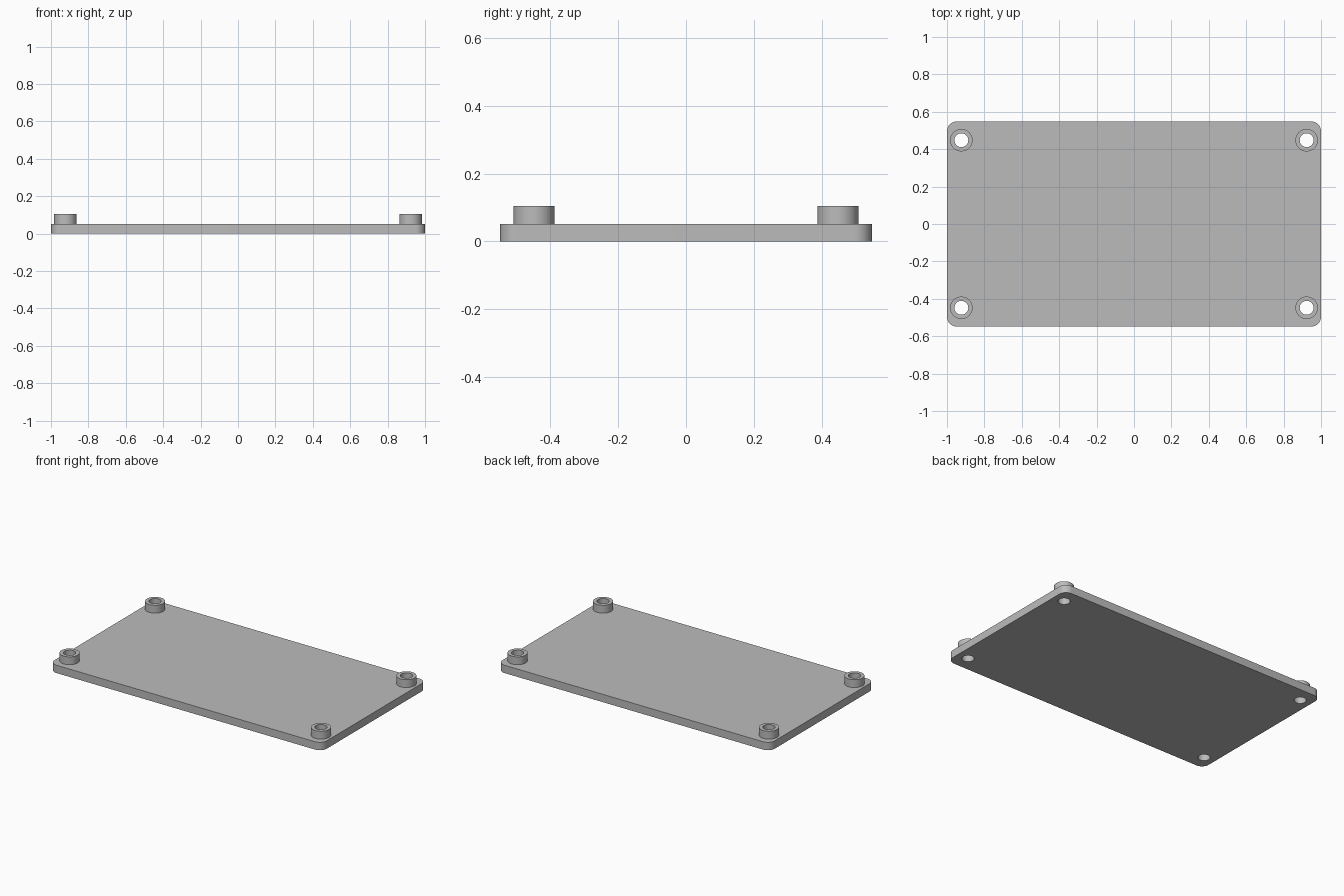
import bpy, bmesh
from math import cos, sin, pi, radians

HALF_X, HALF_Y, CORNER = 1.0, 0.548, 0.052
PLATE_TOP, BOSS_TOP = 0.052, 0.104
BOSS_X, BOSS_Y = 0.923, 0.448
BOSS_R, HOLE_R = 0.06, 0.037

cube = bpy.data.objects.get("Cube")
if cube:
    bpy.data.objects.remove(cube, do_unlink=True)

grey = bpy.data.materials.new("plain grey")
grey.use_nodes = True
grey.diffuse_color = (0.5, 0.5, 0.5, 1)
grey.node_tree.nodes["Principled BSDF"].inputs["Base Color"].default_value = (0.5, 0.5, 0.5, 1)


def arc(cx, cy, r, start, sweep, n):
    return [(cx + r * cos(start + sweep * i / n), cy + r * sin(start + sweep * i / n))
            for i in range(n + 1)]


def circle(cx, cy, r):
    return arc(cx, cy, r, 0, 2 * pi, 48)[:-1]


def extrude_outlines(name, outlines, z0, z1):
    """Extrude a filled outline; outlines inside the first become holes."""
    curve = bpy.data.curves.new(name + "_profile", "CURVE")
    curve.dimensions = "2D"
    curve.fill_mode = "BOTH"
    curve.extrude = (z1 - z0) / 2
    for pts in outlines:
        spline = curve.splines.new("POLY")
        spline.points.add(len(pts) - 1)
        for p, (x, y) in zip(spline.points, pts):
            p.co = (x, y, 0, 1)
        spline.use_cyclic_u = True
    helper = bpy.data.objects.new(name + "_profile", curve)
    bpy.context.collection.objects.link(helper)
    mesh = bpy.data.meshes.new_from_object(
        helper.evaluated_get(bpy.context.evaluated_depsgraph_get()))
    bpy.data.objects.remove(helper, do_unlink=True)

    # Weld caps to walls and seat the part at its height
    bm = bmesh.new()
    bm.from_mesh(mesh)
    bmesh.ops.remove_doubles(bm, verts=bm.verts, dist=1e-5)
    bmesh.ops.translate(bm, verts=bm.verts, vec=(0, 0, (z0 + z1) / 2))
    bmesh.ops.recalc_face_normals(bm, faces=bm.faces)
    bm.to_mesh(mesh)
    bm.free()
    mesh.name = name
    mesh.materials.clear()
    mesh.materials.append(grey)
    obj = bpy.data.objects.new(name, mesh)
    bpy.context.collection.objects.link(obj)
    bpy.ops.object.select_all(action="DESELECT")
    obj.select_set(True)
    bpy.context.view_layer.objects.active = obj
    bpy.ops.object.shade_smooth_by_angle(angle=radians(30))
    return obj


corners = {"back_left": (1, 1), "back_right": (-1, 1),
           "front_right": (-1, -1), "front_left": (1, -1)}

# Base plate with rounded corners and four through holes
outline = []
for i, (sx, sy) in enumerate(corners.values()):
    outline += arc(sx * (HALF_X - CORNER), sy * (HALF_Y - CORNER), CORNER, i * pi / 2, pi / 2, 10)
holes = [circle(sx * BOSS_X, sy * BOSS_Y, HOLE_R) for sx, sy in corners.values()]
extrude_outlines("base_plate", [outline] + holes, 0, PLATE_TOP)

# Hollow standoffs around the holes
for label, (sx, sy) in corners.items():
    x, y = sx * BOSS_X, sy * BOSS_Y
    extrude_outlines(label + "_standoff", [circle(x, y, BOSS_R), circle(x, y, HOLE_R)],
                     PLATE_TOP, BOSS_TOP)
